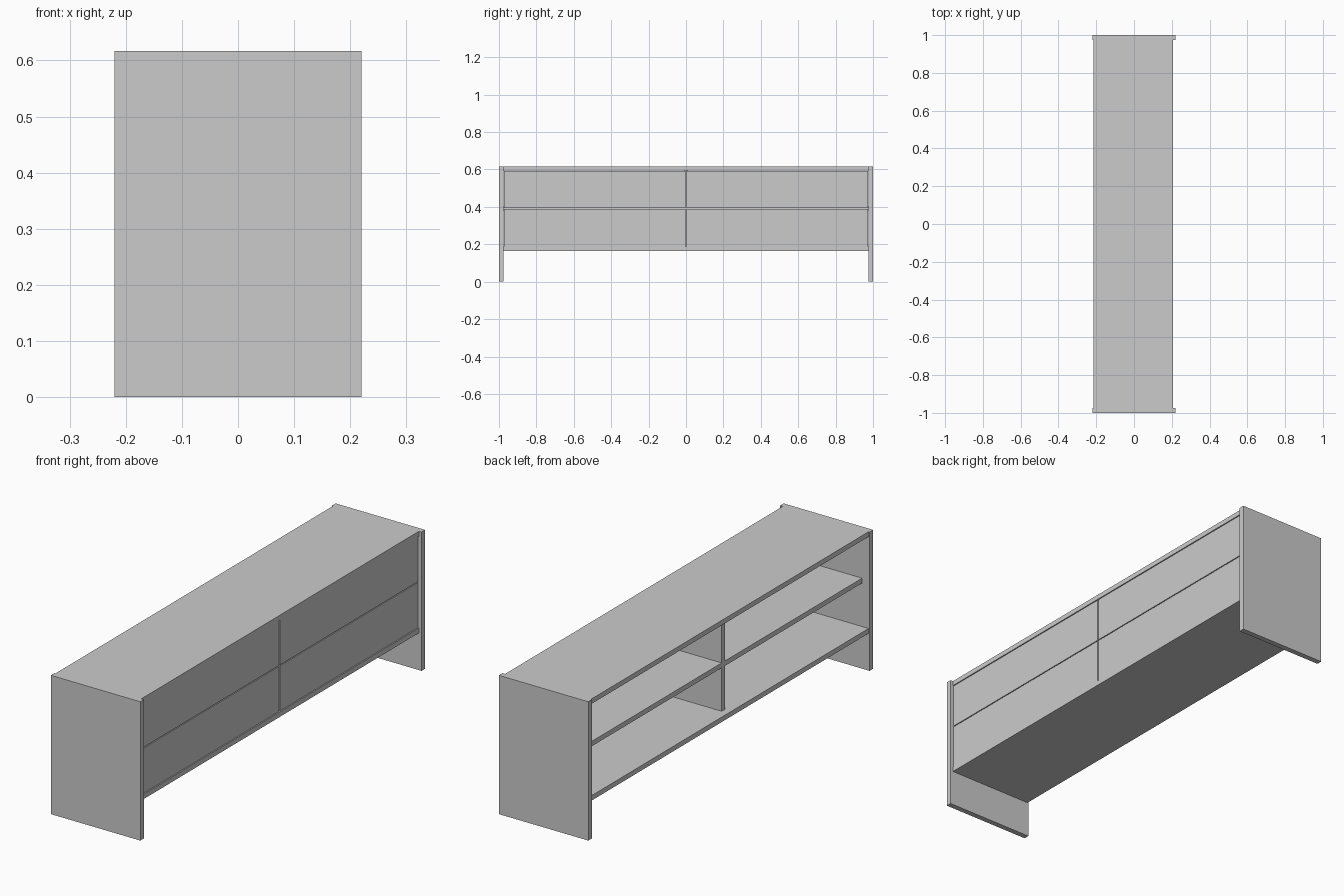
import bpy

if "Cube" in bpy.data.objects:
    bpy.data.objects.remove(bpy.data.objects["Cube"])

# Overall sizes
H = 0.617          # total height
T = 0.022          # board thickness
IN = 0.975         # inner face of the end panels (y)
BACK, FRONT = -0.215, 0.207   # depth of top and bottom boards (x)
BASE = 0.165       # underside of the bottom board


def box(name, x, y, z):
    """Box from (min, max) ranges along each axis."""
    bpy.ops.mesh.primitive_cube_add(size=1)
    ob = bpy.context.object
    ob.name = name
    for v in ob.data.vertices:
        v.co = [r[0] if c < 0 else r[1] for c, r in zip(v.co, (x, y, z))]
    return ob


# End panels that double as legs
for s, side in ((-1, "front"), (1, "rear")):
    box(f"end_panel_{side}", (-0.22, 0.22), sorted((s * IN, s * 1.0)), (0, H))

# Top and bottom boards
box("top_board", (BACK, FRONT), (-IN, IN), (H - T, H))
box("bottom_board", (BACK, FRONT), (-IN, IN), (BASE, BASE + T))

# Set-back middle shelf
low, high = BASE + T, H - T
mid = (low + high) / 2
inner = (-0.183, 0.183)
box("middle_shelf", inner, (-IN, IN), (mid - T / 2, mid + T / 2))

# Upper and lower dividers
for name, z in (("lower", (low, mid - T / 2)), ("upper", (mid + T / 2, high))):
    box(f"divider_{name}", inner, (-T / 2, T / 2), z)

# Four flat fronts with narrow gaps
GAP = 0.002
for name, z0, z1 in (("lower", low, mid), ("upper", mid, high)):
    for side, y0, y1 in (("left", -IN, 0), ("right", 0, IN)):
        box(f"panel_{name}_{side}", (0.183, 0.204),
            (y0 + GAP, y1 - GAP), (z0 + GAP, z1 - GAP))
